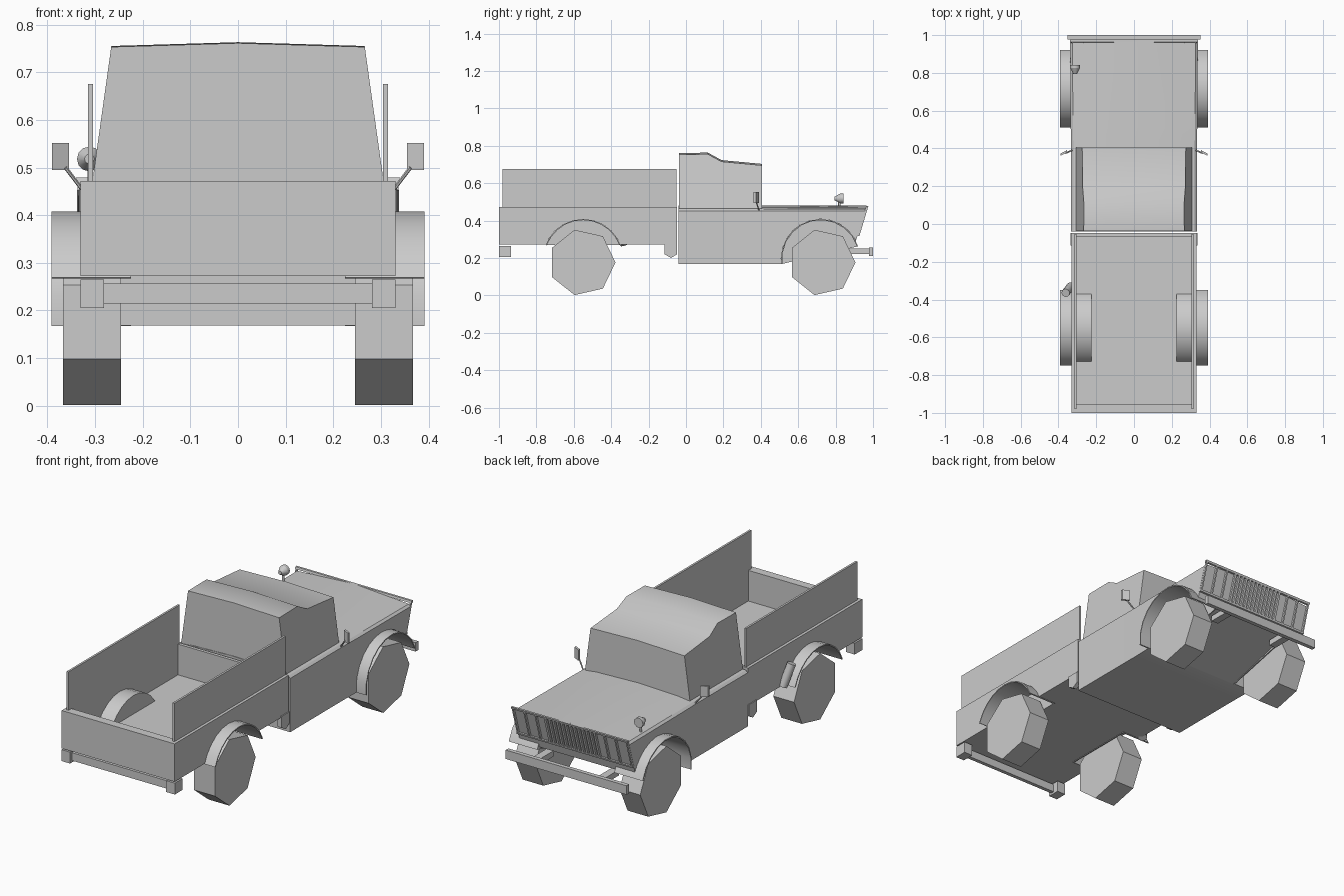
import bpy, bmesh, math
from mathutils import Vector

old = bpy.data.objects.get("Cube")
if old:
    bpy.data.objects.remove(old)

grey = bpy.data.materials.new("plain_grey")
grey.use_nodes = True
grey.diffuse_color = (0.6, 0.6, 0.6, 1)
grey.node_tree.nodes["Principled BSDF"].inputs["Base Color"].default_value = grey.diffuse_color


def mesh(name, verts, faces, smooth=None):
    me = bpy.data.meshes.new(name)
    me.from_pydata(verts, [], faces)
    bm = bmesh.new()
    bm.from_mesh(me)
    bmesh.ops.recalc_face_normals(bm, faces=bm.faces)
    bm.to_mesh(me)
    bm.free()
    me.materials.append(grey)
    ob = bpy.data.objects.new(name, me)
    bpy.context.collection.objects.link(ob)
    if smooth:
        shade(ob, smooth)
    return ob


def shade(ob, angle):
    bpy.ops.object.select_all(action="DESELECT")
    ob.select_set(True)
    bpy.context.view_layer.objects.active = ob
    bpy.ops.object.shade_smooth_by_angle(angle=math.radians(angle))


def loft(name, rings, smooth=None):
    n = len(rings[0])
    verts = [p for ring in rings for p in ring]
    faces = [(k * n + i, k * n + (i + 1) % n, (k + 1) * n + (i + 1) % n, (k + 1) * n + i)
             for k in range(len(rings) - 1) for i in range(n)]
    faces += [tuple(range(n)), tuple(range(len(verts) - n, len(verts)))]
    return mesh(name, verts, faces, smooth)


def box(name, x, y, z):
    return loft(name, [[(a, y[0], z[0]), (a, y[1], z[0]), (a, y[1], z[1]), (a, y[0], z[1])] for a in x])


def prism(name, x, outline, smooth=None):
    return loft(name, [[(a, y, z) for y, z in outline] for a in x], smooth)


def rod(name, a, b, radius, sides=8, end_radius=None):
    a, b = Vector(a), Vector(b)
    turn = (b - a).to_track_quat("Z", "Y")
    ring = [Vector((math.cos(t), math.sin(t), 0)) for t in
            (2 * math.pi * i / sides for i in range(sides))]
    return loft(name, [[p + turn @ (v * r) for v in ring] for p, r in
                       ((a, radius), (b, end_radius or radius))], 50)


def arc(y, z, r, start, end, steps):
    angles = [math.radians(start + (end - start) * i / steps) for i in range(steps + 1)]
    return [(y + r * math.cos(t), z + r * math.sin(t)) for t in angles]


def cut(ob, cutters):
    for c in cutters:
        c.hide_render = True
        mod = ob.modifiers.new("cut", "BOOLEAN")
        mod.operation, mod.solver, mod.object = "DIFFERENCE", "EXACT", c
        bpy.context.view_layer.objects.active = ob
        bpy.ops.object.modifier_apply(modifier=mod.name)
        bpy.data.objects.remove(c)


def pair(x0, x1):
    return (("right", (-x1, -x0)), ("left", (x0, x1)))


REAR, FRONT = (-0.55, 0.195, 0.213), (0.72, 0.197, 0.211)

# Lower cab and bonnet, with the nose leaning back towards its foot
rings = []
for y, w, crease, base in ((-0.04, 0.333, 0.24, 0.168), (0.41, 0.333, 0.24, 0.168),
                           (0.51, 0.335, 0.22, 0.168), (0.965, 0.338, 0.14, 0.27)):
    half = [(w, base), (w, 0.452), (w - 0.012, 0.462), (crease, 0.472), (0, 0.48)]
    points = half + [(-x, z) for x, z in half[-2::-1]]
    lean = 0.3 if y > 0.9 else 0
    rings.append([(x, y - lean * (0.48 - z), z) for x, z in points])
body = loft("cab_body", rings)
cut(body, [prism("cutter", x, arc(*FRONT, 0, 360, 24)[:-1]) for _, x in pair(0.23, 0.5)])
shade(body, 25)

# Upper cab: a tapering shell with a slight roof ridge
profile = [(-0.037, 0.465), (-0.037, 0.753), (0.117, 0.755), (0.19, 0.715), (0.405, 0.695), (0.405, 0.465)]
rings = []
for side in (-1, 0, 1):
    rings.append([(side * (0.305 - 0.14 * (z - 0.475)), y,
                   z + (0.008 if side == 0 and z > 0.5 else 0)) for y, z in profile])
loft("cab_top", rings, 60)

# Cargo bed: hollow box with wheel openings
bed = box("cargo_bed", (-0.33, 0.33), (-1, -0.048), (0.272, 0.472))
cut(bed, [box("cutter", (-0.305, 0.305), (-0.955, -0.065), (0.31, 0.6))] +
    [prism("cutter", x, arc(*REAR, 0, 360, 24)[:-1]) for _, x in pair(0.23, 0.5)])
for side, x in pair(0.304, 0.315):
    box(side + "_side_board", x, (-0.98, -0.052), (0.46, 0.675))

# Wheel arches, inner wells and seven-sided wheels
for end, (cy, cz, r), start, stop, wy in (("rear", REAR, 20.5, 159.5, -0.556),
                                          ("front", FRONT, 18, 188, 0.727)):
    outer = arc(cy, cz, r, start, stop, 10)
    inner = arc(cy, cz, r - 0.006, start, stop, 10)
    for side, x in pair(0.225, 0.391):
        prism(f"{end}_{side}_arch", x, outer + inner[::-1], 30)
    for side, x in pair(0.225, 0.231):
        prism(f"{end}_{side}_well", x, outer)
    for side, x in pair(0.246, 0.367):
        prism(f"{end}_{side}_wheel", x, arc(wy, 0.176, 0.179, 0, 360, 7)[:-1])

# Bumpers
box("front_bumper", (-0.353, 0.353), (0.978, 1.0), (0.21, 0.257))
box("rear_bumper", (-0.3, 0.3), (-0.985, -0.965), (0.215, 0.257))
for side, x in pair(0.281, 0.331):
    box(side + "_bumper_end", x, (-1.0, -0.935), (0.205, 0.265))
for side, x in pair(0.17, 0.21):
    box(side + "_bumper_bracket", x, (0.86, 0.98), (0.22, 0.25))


# Grille: a leaning frame with dense middle bars
def grille_bar(name, x, z, w=0.005):
    loft(name, [[(a, 0.972 - 0.3 * (0.48 - h) + d, h) for h, d in
                 ((z[0], -0.008), (z[0], 0.004), (z[1], 0.004), (z[1], -0.008))]
                for a in (x[0] - w, x[1] + w)])


grille_bar("grille_top", (-0.335, 0.335), (0.468, 0.479))
grille_bar("grille_bottom", (-0.335, 0.335), (0.318, 0.328))
for i in range(13):
    x = -0.144 + 0.024 * i
    grille_bar("grille_slat", (x, x), (0.325, 0.47), 0.006)
for x in (0.2, 0.265, 0.333):
    for s in (-1, 1):
        grille_bar("grille_post", (s * x, s * x), (0.325, 0.47), 0.004)

# Door mirrors and rear cab flaps
for side, s in (("right", -1), ("left", 1)):
    rod(side + "_mirror_stem", (s * 0.328, 0.39, 0.455), (s * 0.362, 0.375, 0.5), 0.004, 6)
    loft(side + "_mirror", [[(s * x, y + d, z) for x, y, z in
                             ((0.355, 0.385, 0.495), (0.39, 0.367, 0.495),
                              (0.39, 0.367, 0.552), (0.355, 0.385, 0.552))] for d in (-0.006, 0.006)])
for side, x in pair(0.312, 0.335):
    prism(side + "_flap", x, [(-0.115, 0.28), (-0.115, 0.22), (-0.08, 0.2), (-0.047, 0.22), (-0.047, 0.28)])

# Bonnet lamp on its stalk and the fuel filler
rod("lamp_stalk", (-0.31, 0.82, 0.46), (-0.31, 0.82, 0.51), 0.006)
rod("lamp_shell", (-0.312, 0.795, 0.518), (-0.312, 0.825, 0.518), 0.01, 12, 0.026)
rod("lamp_rim", (-0.312, 0.825, 0.518), (-0.312, 0.842, 0.518), 0.026, 12)
rod("fuel_filler", (-0.335, -0.33, 0.27), (-0.362, -0.365, 0.385), 0.022, 12)
